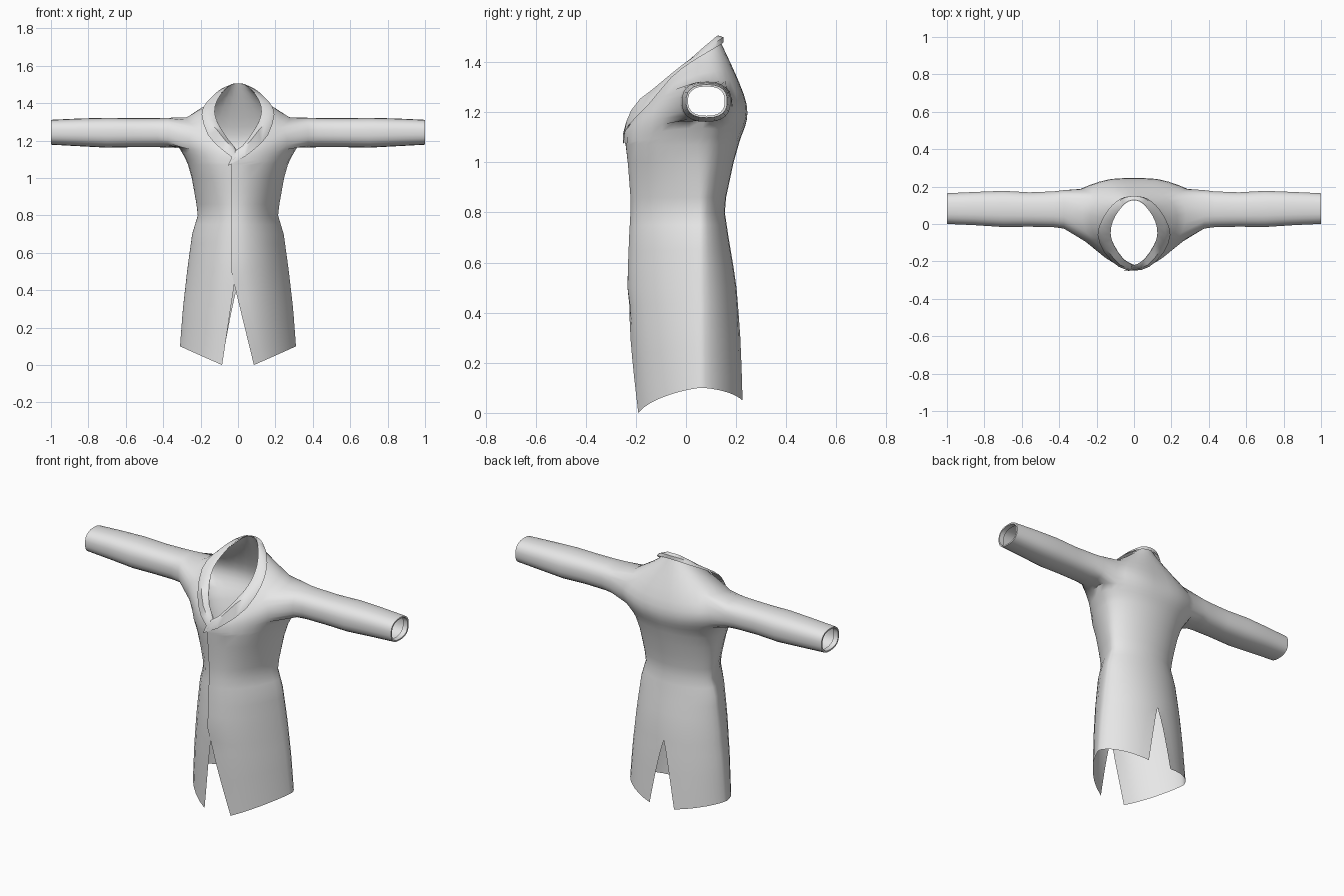
import bpy, bmesh, math
from mathutils import Vector

if "Cube" in bpy.data.objects:
    bpy.data.objects.remove(bpy.data.objects["Cube"])

fabric = bpy.data.materials.new("grey_fabric")
fabric.diffuse_color = (0.8, 0.8, 0.8, 1)
fabric.use_nodes = True
fabric.node_tree.nodes["Principled BSDF"].inputs["Base Color"].default_value = fabric.diffuse_color

COLS = 16      # columns from front edge to centre back, per half
UP = 12        # rows from chest to neck
SLIT = 0.43    # top of the front and back vents


def keyed(keys, t):
    """Smooth interpolation through evenly spaced keys, t in 0..1."""
    n = len(keys) - 1
    s = min(max(t, 0), 1) * n
    i = min(int(s), n - 1)
    f = s - i
    p = [Vector(keys[min(max(k, 0), n)]) for k in (i - 1, i, i + 1, i + 2)]
    return 0.5 * (2 * p[1] + (p[2] - p[0]) * f + (2 * p[0] - 5 * p[1] + 4 * p[2] - p[3]) * f * f
                  + (3 * p[1] - p[0] - 3 * p[2] + p[3]) * f ** 3)


# body profile: height, half width, front y, back y
PROFILE = [(0, .315, -.205, .235), (.1, .31, -.21, .23), (.3, .295, -.222, .218),
           (.52, .27, -.231, .20), (.70, .245, -.224, .17), (.80, .215, -.218, .155),
           (.86, .222, -.218, .16), (1.0, .247, -.229, .19), (1.07, .267, -.237, .21)]


def profile(z):
    for a, b in zip(PROFILE, PROFILE[1:]):
        if z <= b[0]:
            f = max(0, (z - a[0]) / (b[0] - a[0]))
            return [a[k] + (b[k] - a[k]) * f for k in (1, 2, 3)]
    return PROFILE[-1][1:]


def section(th, z):
    """Point on the body section at height z, th = 0 front to pi back."""
    hw, yf, yb = profile(z)
    c, yc = math.cos(th), 0.06
    full = min(max((z - .82) / .25, 0), 1)      # chest is rounder than the skirt
    r = abs(c) ** (1.5 - .4 * full if c > 0 else 1.25 - .3 * full)
    return Vector((hw * math.sin(th), yc + (yf - yc if c > 0 else yb - yc) * r, z))


# chest, neck fold and collar edge loops, front to back
CHEST = [(0, -.24, 1.115), (.10, -.205, 1.15), (.205, -.13, 1.20), (.305, -.045, 1.245), (.34, .075, 1.265),
         (.315, .16, 1.25), (.235, .205, 1.245), (.12, .238, 1.235), (0, .242, 1.23)]
NECK = [(0, -.218, 1.145), (.055, -.188, 1.21), (.108, -.11, 1.295), (.125, -.05, 1.355), (.113, .015, 1.41),
        (.085, .065, 1.455), (.056, .10, 1.485), (.03, .12, 1.502), (0, .127, 1.505)]
COLLAR = [(0, -.248, 1.085), (.08, -.222, 1.145), (.155, -.145, 1.225), (.188, -.055, 1.335), (.165, .02, 1.395),
          (.13, .075, 1.43), (.09, .115, 1.455), (.05, .137, 1.47), (0, .143, 1.475)]


def body_rows(side):
    """Rows of points for one half, in positive x."""
    left = side > 0
    rows = []
    # skirt below the vents
    for k in range(7):
        f = k / 6
        hw = profile(SLIT * f)[0]
        ef = .085 + ((-.02 if left else .02) - .085) * f
        eb = .08 * (1 - f) ** 0.85
        t0, t1 = math.asin(ef / hw), math.pi - math.asin(eb / hw)
        row = []
        for j in range(COLS + 1):
            th = t0 + (t1 - t0) * j / COLS
            u = max(0, (math.sin(th) - .27) / .73)
            hem = .1 * u if th < math.pi / 2 else .05 + .05 * u
            row.append(section(th, hem + (SLIT - hem) * f))
        rows.append(row)
    # waist and chest
    for z in (.5, .58, .65, .7, .75, .8, .86, .93, 1.0, 1.07):
        t0 = math.asin((-.035 if left else 0) / profile(z)[0])
        rows.append([section(t0 + (math.pi - t0) * j / COLS, z) for j in range(COLS + 1)])
    # shoulders up to the neck, flowing on from the chest
    for k in range(1, UP + 1):
        t = k / UP
        row = []
        for j in range(COLS + 1):
            v = j / COLS
            m = keyed(CHEST, v)
            path = [section(math.pi * v, 2.14 - m.z), section(math.pi * v, 1.07), m, keyed(NECK, v)]
            p = keyed(path, (1 + 2 * t) / 3)
            if left and j == 0:
                p.x -= .035 - .02 * t
            row.append(p)
        rows.append(row)
    # overlapping front edge sits just proud of the other panel
    if left:
        for row in rows[7:]:
            row[0].y -= .007
            row[1].y -= .004
    return rows


# sleeve rings: x, front y, back y, bottom z, top z; the last two turn the cuff inward
SLEEVE = [(.375, -.025, .182, 1.162, 1.322), (.43, -.018, .175, 1.165, 1.321), (.56, -.015, .17, 1.165, 1.32),
          (.70, -.017, .178, 1.162, 1.322), (.85, -.007, .172, 1.17, 1.318), (1.0, .0, .165, 1.178, 1.311),
          (1.0, .008, .155, 1.186, 1.303), (.97, .008, .155, 1.186, 1.303)]


def add_grid(bm, rows, side, skip=lambda k, j: False):
    vs = [[bm.verts.new((p.x * side, p.y, p.z)) for p in row] for row in rows]
    for k in range(len(vs) - 1):
        for j in range(len(vs[0]) - 1):
            if not skip(k, j):
                quad = [vs[k][j], vs[k][j + 1], vs[k + 1][j + 1], vs[k + 1][j]]
                bm.faces.new(quad if side > 0 else quad[::-1])
    return vs


def finish(bm, name, angle):
    bmesh.ops.remove_doubles(bm, verts=bm.verts, dist=0.0008)
    loose = [v for v in bm.verts if not v.link_faces]
    bmesh.ops.delete(bm, geom=loose, context='VERTS')
    mesh = bpy.data.meshes.new(name)
    bm.to_mesh(mesh)
    bm.free()
    mesh.materials.append(fabric)
    ob = bpy.data.objects.new(name, mesh)
    bpy.context.collection.objects.link(ob)
    bpy.ops.object.select_all(action='DESELECT')
    ob.select_set(True)
    bpy.context.view_layer.objects.active = ob
    bpy.ops.object.shade_smooth_by_angle(angle=math.radians(angle))


# coat: two halves with armholes, sleeves grown from the armholes
bm = bmesh.new()
base = 16                                  # row index of the chest line
k0, k1, j0, j1 = base + 3, base + 8, 5, 11
for side in (1, -1):
    vs = add_grid(bm, body_rows(side), side, lambda k, j: k0 <= k < k1 and j0 <= j < j1)
    loop = ([vs[k0][j] for j in range(j0, j1)] + [vs[k][j1] for k in range(k0, k1)]
            + [vs[k1][j] for j in range(j1, j0, -1)] + [vs[k][j0] for k in range(k1, k0, -1)])
    n = len(loop)
    prev = loop
    for x, ya, yb, za, zb in SLEEVE:
        ring = []
        for i in range(n):
            a = -math.pi / 2 + (i - 3) * 2 * math.pi / n
            c, s = math.cos(a), math.sin(a)
            ring.append(bm.verts.new((side * x,
                                      (ya + yb) / 2 + (yb - ya) / 2 * math.copysign(abs(c) ** .8, c),
                                      (za + zb) / 2 + (zb - za) / 2 * math.copysign(abs(s) ** .8, s))))
        for i in range(n):
            quad = [prev[i], prev[(i + 1) % n], ring[(i + 1) % n], ring[i]]
            bm.faces.new(quad if side > 0 else quad[::-1])
        prev = ring
finish(bm, "coat_body_and_sleeves", 60)

# collar: folded band around the neck, crossing at the front
bm = bmesh.new()
for side in (1, -1):
    rows = [[], [], []]
    for j in range(COLS + 1):
        v = j / COLS
        out = Vector((math.sin(math.pi * v), -math.cos(math.pi * v), .6))
        a, b = keyed(NECK, v), keyed(COLLAR, v) + out * .007
        if j == 0:
            a += Vector((-.012, -.012, 0)) if side > 0 else Vector((.01, 0, 0))
            b += Vector((-.055, .005, -.025)) if side > 0 else Vector((.02, .008, .01))
        roll = Vector((0, 0, .03 * max(0, 1 - abs(v - .18) / .18)))   # lapel roll
        for row, p in zip(rows, (b, (a + b) / 2 + out * .012 + roll, a + out * .002)):
            row.append(p)
    add_grid(bm, rows, side)
finish(bm, "collar", 60)
